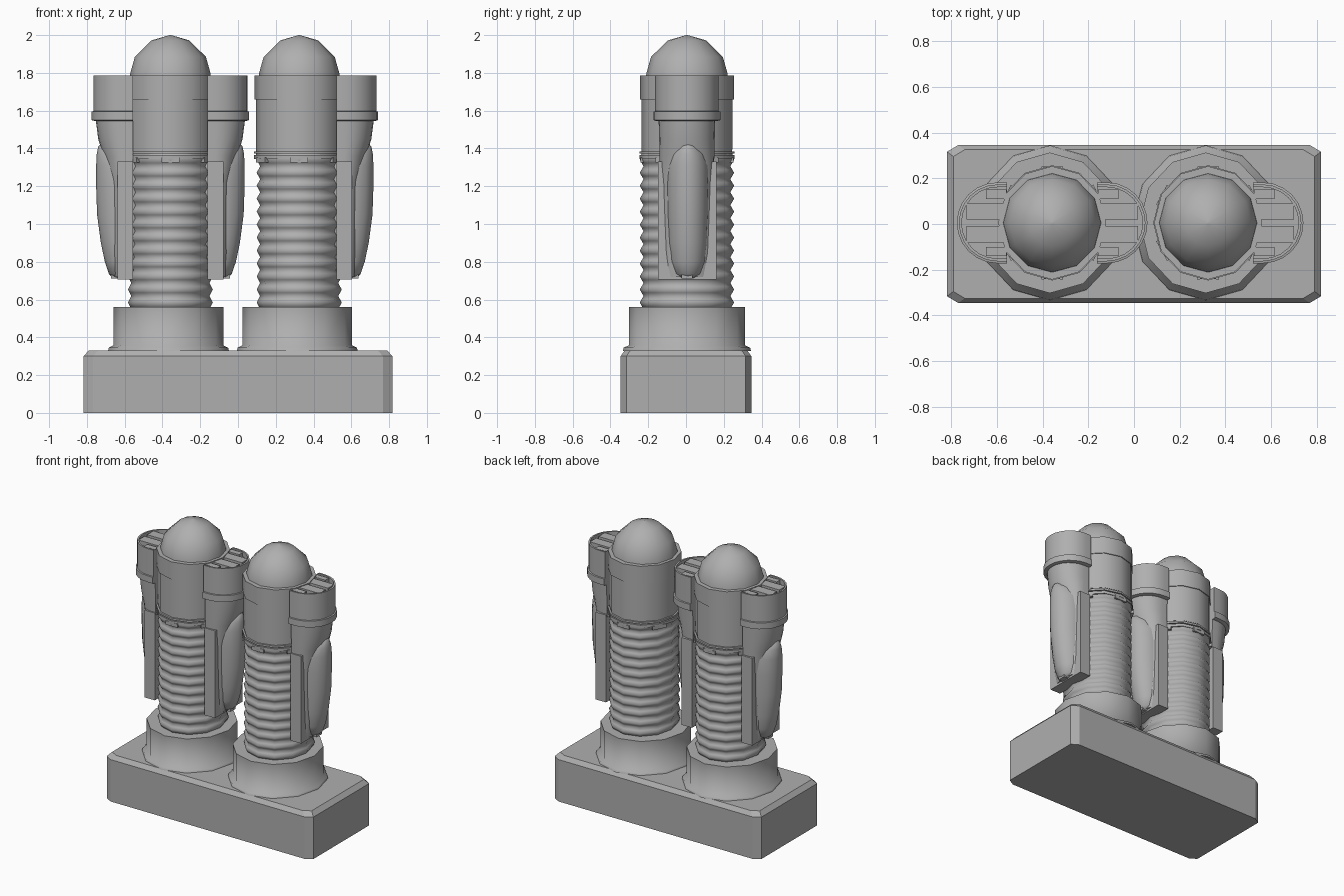
import bpy, bmesh
from math import pi, sin, cos, radians

if "Cube" in bpy.data.objects:
    bpy.data.objects.remove(bpy.data.objects["Cube"])

GREY = bpy.data.materials.new("dark_grey")
GREY.diffuse_color = (.43, .43, .43, 1)
GREY.use_nodes = True
GREY.node_tree.nodes["Principled BSDF"].inputs["Base Color"].default_value = GREY.diffuse_color


def loft(name, rings, smooth=35):
    """Skin a list of equal-length closed rings and cap both ends."""
    bm = bmesh.new()
    rows = [[bm.verts.new(p) for p in ring] for ring in rings]
    n = len(rows[0])
    for a, b in zip(rows, rows[1:]):
        for i in range(n):
            j = (i + 1) % n
            bm.faces.new((a[i], a[j], b[j], b[i]))
    bm.faces.new(rows[0][::-1])
    bm.faces.new(rows[-1])
    bmesh.ops.recalc_face_normals(bm, faces=bm.faces)
    me = bpy.data.meshes.new(name)
    bm.to_mesh(me)
    bm.free()
    me.materials.append(GREY)
    ob = bpy.data.objects.new(name, me)
    bpy.context.collection.objects.link(ob)
    if smooth:
        bpy.ops.object.select_all(action='DESELECT')
        ob.select_set(True)
        bpy.context.view_layer.objects.active = ob
        bpy.ops.object.shade_smooth_by_angle(angle=radians(smooth))
    return ob


def lathe(name, cx, profile, sy=1.05, n=12, smooth=40):
    """Turned part: profile is (radius, z), sy widens it along y."""
    return loft(name, [[(cx + r * cos(2 * pi * i / n), 0.005 + sy * r * sin(2 * pi * i / n), z)
                        for i in range(n)] for r, z in profile], smooth)


def box(name, x0, x1, y0, y1, z0, z1):
    return loft(name, [[(x0, y0, z), (x1, y0, z), (x1, y1, z), (x0, y1, z)]
                       for z in (z0, z1)], 0)


# base slab with cut corners and chamfered top
def slab_ring(x, y, z, cx=0.05, cy=0.03):
    return [(-x + cx, -y, z), (x - cx, -y, z), (x, -y + cy, z), (x, y - cy, z),
            (x - cx, y, z), (-x + cx, y, z), (-x, y - cy, z), (-x, -y + cy, z)]


loft("base", [slab_ring(.818, .346, 0), slab_ring(.818, .346, .30),
              slab_ring(.79, .325, .33)], 0)


def column(tag, cx):
    # foot collar
    lathe(tag + "_collar", cx - .01, [(.32, .328), (.316, .345), (.29, .358),
                                      (.29, .56), (.22, .56)], 1.06, smooth=75)
    # bellows, softly shaded
    waves, z0, z1 = 11.5, .55, 1.34
    prof = []
    for k in range(int(waves * 4) + 1):
        prof.append((.216 - .009 * cos(pi * k / 2), z0 + (z1 - z0) * k / (waves * 4)))
    prof.append((.21, 1.40))
    lathe(tag + "_bellows", cx, prof, 1.11, smooth=80)
    # clamp rings and teeth
    lathe(tag + "_clamp", cx, [(.21, 1.345), (.24, 1.345), (.24, 1.365), (.228, 1.365),
                               (.228, 1.372), (.24, 1.372), (.24, 1.385), (.228, 1.385),
                               (.228, 1.40)])
    for k in range(6):
        a = pi / 6 + k * pi / 3
        ring = []
        for z in (1.325, 1.352):
            ring.append([(cx + r * cos(a + d), .005 + 1.05 * r * sin(a + d), z)
                         for r, d in ((.19, -.2), (.24, -.2), (.234, 0), (.24, .2), (.19, .2))])
        loft(tag + "_clamp_tooth", ring, 0)
    # head barrel and dome
    lathe(tag + "_barrel", cx, [(.22, 1.395), (.23, 1.395), (.23, 1.66), (.236, 1.66),
                                (.236, 1.785), (.21, 1.785)])
    lathe(tag + "_dome", cx, [(.216, 1.77), (.212, 1.80), (.188, 1.885), (.10, 1.972),
                              (.004, 2.0)], 1.01, smooth=60)


def pod(tag, cx, s):
    """Side pod hung on a column; s = +1 right side, -1 left side."""
    def d_ring(r, z, c=.24, ry=None, inner=.197):
        ry = ry or r
        arc = [(c + r * cos(t), ry * sin(t)) for t in
               [-pi / 2 + pi * i / 12 for i in range(13)]]
        pts = [(inner, -ry)] + arc + [(inner, ry)]
        return [(cx + s * x, y + .005, z) for x, y in pts]

    # cap with lip and recessed top
    loft(tag + "_cap", [d_ring(.16, 1.545), d_ring(.177, 1.55), d_ring(.177, 1.595),
                        d_ring(.168, 1.597), d_ring(.168, 1.785), d_ring(.156, 1.785),
                        d_ring(.156, 1.75)])
    # grille slats on the cap
    for y0, y1, xo in ((.014, .085, .375), (-.085, -.014, .375),
                       (.105, .145, .29), (-.145, -.105, .29)):
        a, b = sorted((cx + s * .20, cx + s * xo))
        box(tag + "_slat", a, b, y0 + .005, y1 + .005, 1.745, 1.78)
    # neck narrowing from the cap into the body
    loft(tag + "_body", [d_ring(.055, .72, .24, .125), d_ring(.075, .85, .24, .13),
                         d_ring(.085, 1.22, .24, .14), d_ring(.115, 1.36, .24, .145),
                         d_ring(.142, 1.45, .24, .147), d_ring(.155, 1.55, .24, .15)])
    # mounting plate against the bellows
    a, b = sorted((cx + s * .197, cx + s * .28))
    box(tag + "_plate", a, b, -.148, .162, .705, 1.33)
    # long bulging capsule on the outer face
    rings = []
    for z, xo, hy in ((.715, .305, .04), (.735, .325, .075), (.80, .347, .095), (.90, .368, .105),
                      (1.05, .388, .112), (1.2, .393, .115), (1.31, .393, .113),
                      (1.37, .390, .10), (1.41, .382, .07), (1.43, .365, .03)):
        h = xo - .25
        rings.append([(cx + s * (.25 + h * cos(t)), .01 + hy * sin(t), z)
                      for t in [2 * pi * i / 16 for i in range(16)]])
    loft(tag + "_capsule", rings, 60)
    # small catch at the lower tip
    a, b = sorted((cx + s * .28, cx + s * .315))
    box(tag + "_catch", a, b, -.025, .035, .712, .735)


LEFT, RIGHT = -.358, .324
column("left", LEFT)
column("right", RIGHT)
pod("left_outer_pod", LEFT, -1)
pod("left_inner_pod", LEFT, 1)
pod("right_outer_pod", RIGHT, 1)
